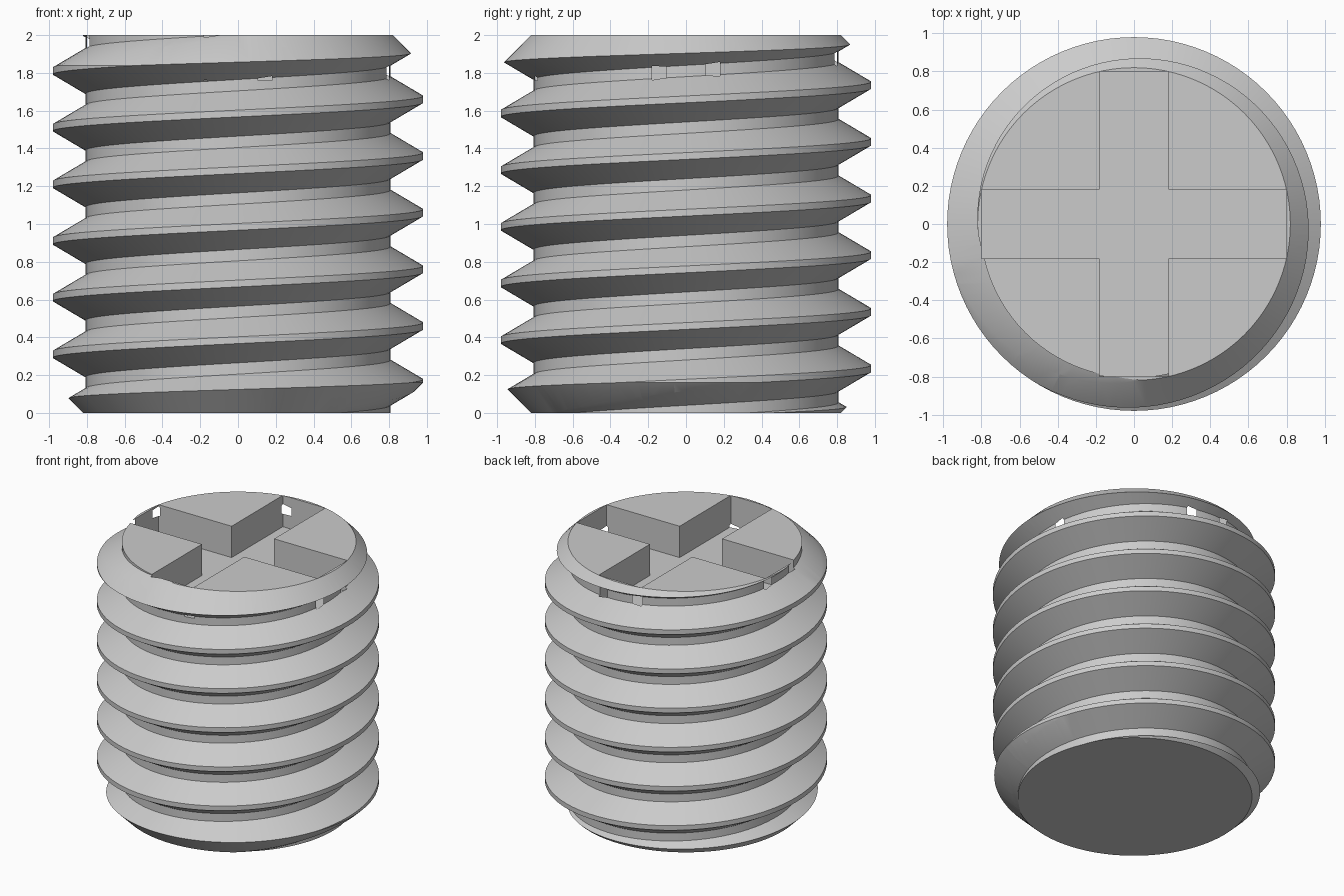
import bpy, bmesh, math

cube = bpy.data.objects.get("Cube")
if cube:
    bpy.data.objects.remove(cube, do_unlink=True)

SEG = 96              # sides per turn
PITCH = 0.30
ROOT, CREST = 0.807, 0.98
CREST_Z = 0.16        # height of the first crest at +x
HEIGHT = 2.0
RIM = 0.82            # end radius of the 45 degree chamfers
SLOT_HALF, SLOT_REACH, SLOT_FLOOR = 0.18, 0.80, 1.76

metal = bpy.data.materials.new("plain_grey_metal")
metal.use_nodes = True
grey = (0.6, 0.6, 0.6, 1)
metal.diffuse_color = grey
metal.node_tree.nodes["Principled BSDF"].inputs["Base Color"].default_value = grey


def make_object(name, bm):
    bmesh.ops.recalc_face_normals(bm, faces=bm.faces)
    mesh = bpy.data.meshes.new(name)
    bm.to_mesh(mesh)
    bm.free()
    obj = bpy.data.objects.new(name, mesh)
    mesh.materials.append(metal)
    bpy.context.collection.objects.link(obj)
    return obj


def apply_boolean(target, tool, operation):
    mod = target.modifiers.new(operation.lower(), 'BOOLEAN')
    mod.operation = operation
    mod.solver = 'EXACT'
    mod.object = tool
    bpy.context.view_layer.objects.active = target
    bpy.ops.object.modifier_apply(modifier=mod.name)
    bpy.data.objects.remove(tool, do_unlink=True)


def threaded_rod():
    """Overlong right-handed helix, closed at both ends."""
    bm = bmesh.new()
    profile = [(ROOT, -0.12), (CREST, -0.018), (CREST, 0.018), (ROOT, 0.12)]
    first, last = -3 * SEG, 9 * SEG
    rows = []
    for i in range(first, last + 1):
        a = math.tau * i / SEG
        z = CREST_Z + PITCH * i / SEG
        rows.append([bm.verts.new((r * math.cos(a), r * math.sin(a), z + dz))
                     for r, dz in profile])
    for i in range(len(rows) - 1):
        here, ahead = rows[i], rows[i + 1]
        for j in range(len(profile) - 1):
            bm.faces.new((here[j], ahead[j], ahead[j + 1], here[j + 1]))
        # root strip joins this turn to the next one up
        if i + 1 + SEG < len(rows):
            bm.faces.new((here[3], ahead[3], rows[i + 1 + SEG][0], rows[i + SEG][0]))
    # fan each stepped end to a point on the axis
    rim = [e for e in bm.edges if e.is_boundary]
    for low in (True, False):
        edges = [e for e in rim if (e.verts[0].co.z < HEIGHT / 2) == low]
        heights = [v.co.z for e in edges for v in e.verts]
        centre = bm.verts.new((0, 0, (min(heights) + max(heights)) / 2))
        for e in edges:
            bm.faces.new((e.verts[0], e.verts[1], centre))
    return make_object("set_screw", bm)


def chamfered_blank():
    """Cylinder with chamfered ends that trims the thread."""
    bm = bmesh.new()
    c = 1.0 - RIM
    rings = []
    for r, z in [(RIM, 0), (1.0, c), (1.0, HEIGHT - c), (RIM, HEIGHT)]:
        rings.append([bm.verts.new((r * math.cos(math.tau * k / SEG),
                                    r * math.sin(math.tau * k / SEG), z))
                      for k in range(SEG)])
    for low, high in zip(rings, rings[1:]):
        for k in range(SEG):
            n = (k + 1) % SEG
            bm.faces.new((low[k], low[n], high[n], high[k]))
    bm.faces.new(rings[0])
    bm.faces.new(rings[-1])
    return make_object("end_trimmer", bm)


def cross_cutter():
    """Plus-shaped prism for the drive recess."""
    bm = bmesh.new()
    s, l = SLOT_HALF, SLOT_REACH
    outline = []
    for q in range(4):
        ca, sa = round(math.cos(q * math.pi / 2)), round(math.sin(q * math.pi / 2))
        for x, y in [(l, -s), (l, s), (s, s)]:
            outline.append((x * ca - y * sa, x * sa + y * ca))
    face = bm.faces.new([bm.verts.new((x, y, SLOT_FLOOR)) for x, y in outline])
    top = bmesh.ops.extrude_face_region(bm, geom=[face])["geom"]
    bmesh.ops.translate(bm, vec=(0, 0, 0.5),
                        verts=[g for g in top if isinstance(g, bmesh.types.BMVert)])
    return make_object("cross_recess_cutter", bm)


# threaded body, trimmed at both ends, with the cross recess in the top
screw = threaded_rod()
apply_boolean(screw, chamfered_blank(), 'INTERSECT')
apply_boolean(screw, cross_cutter(), 'DIFFERENCE')

bpy.ops.object.select_all(action='DESELECT')
screw.select_set(True)
bpy.context.view_layer.objects.active = screw
bpy.ops.object.shade_smooth_by_angle(angle=math.radians(25))
